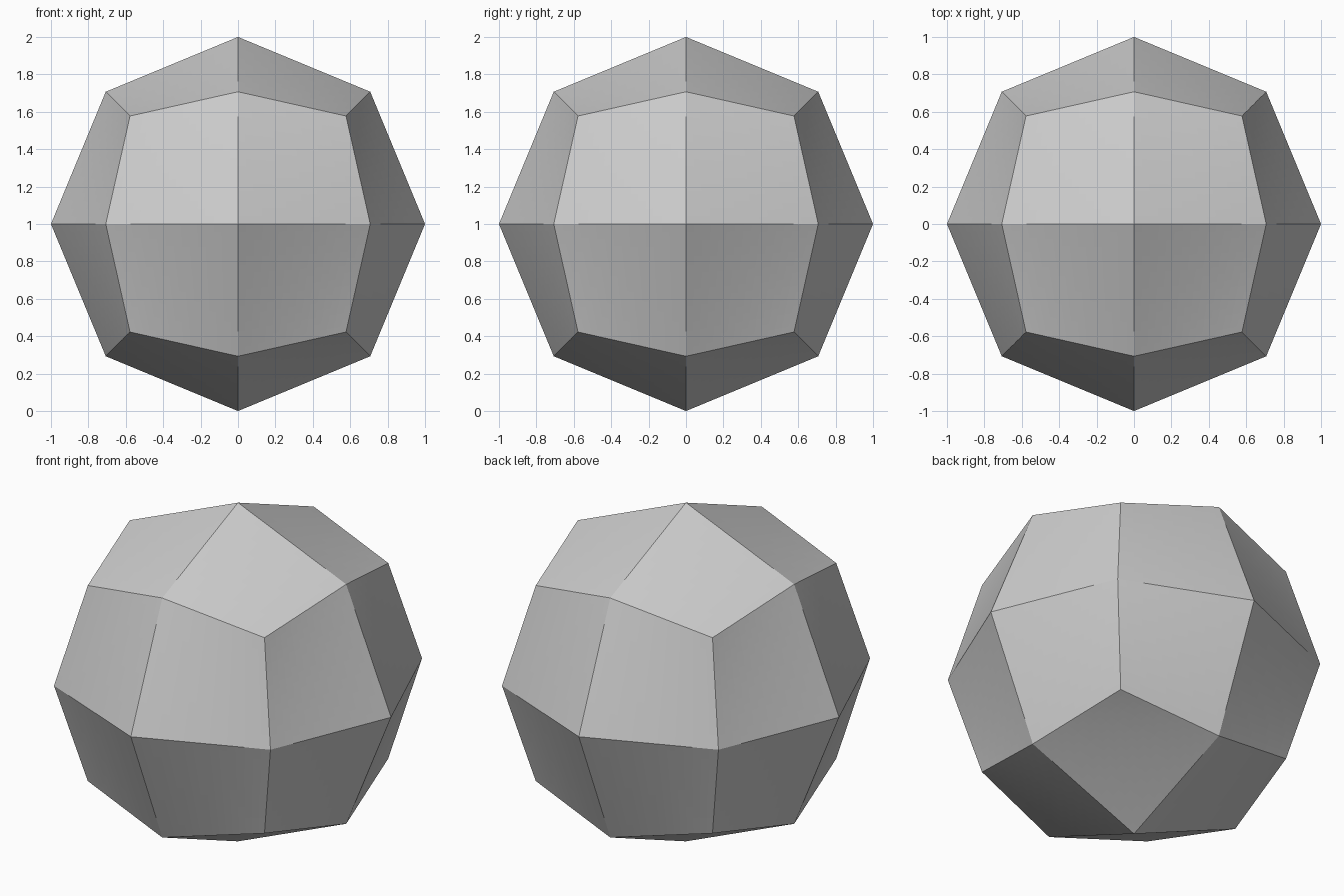
import bpy, bmesh

if "Cube" in bpy.data.objects:
    bpy.data.objects.remove(bpy.data.objects["Cube"])

# Faceted ball: a cube split once, with every corner pushed onto a unit sphere
bm = bmesh.new()
bmesh.ops.create_cube(bm, size=2)
bmesh.ops.subdivide_edges(bm, edges=bm.edges[:], cuts=1, use_grid_fill=True)
for v in bm.verts:
    v.co.normalize()
    v.co.z += 1
bmesh.ops.recalc_face_normals(bm, faces=bm.faces[:])
mesh = bpy.data.meshes.new("faceted_ball")
bm.to_mesh(mesh)
bm.free()
ball = bpy.data.objects.new("faceted_ball", mesh)
bpy.context.collection.objects.link(ball)

# Fine simple split keeps each slightly warped four-sided panel evenly curved
split = ball.modifiers.new("panel_split", 'SUBSURF')
split.subdivision_type = 'SIMPLE'
split.levels = split.render_levels = 4
